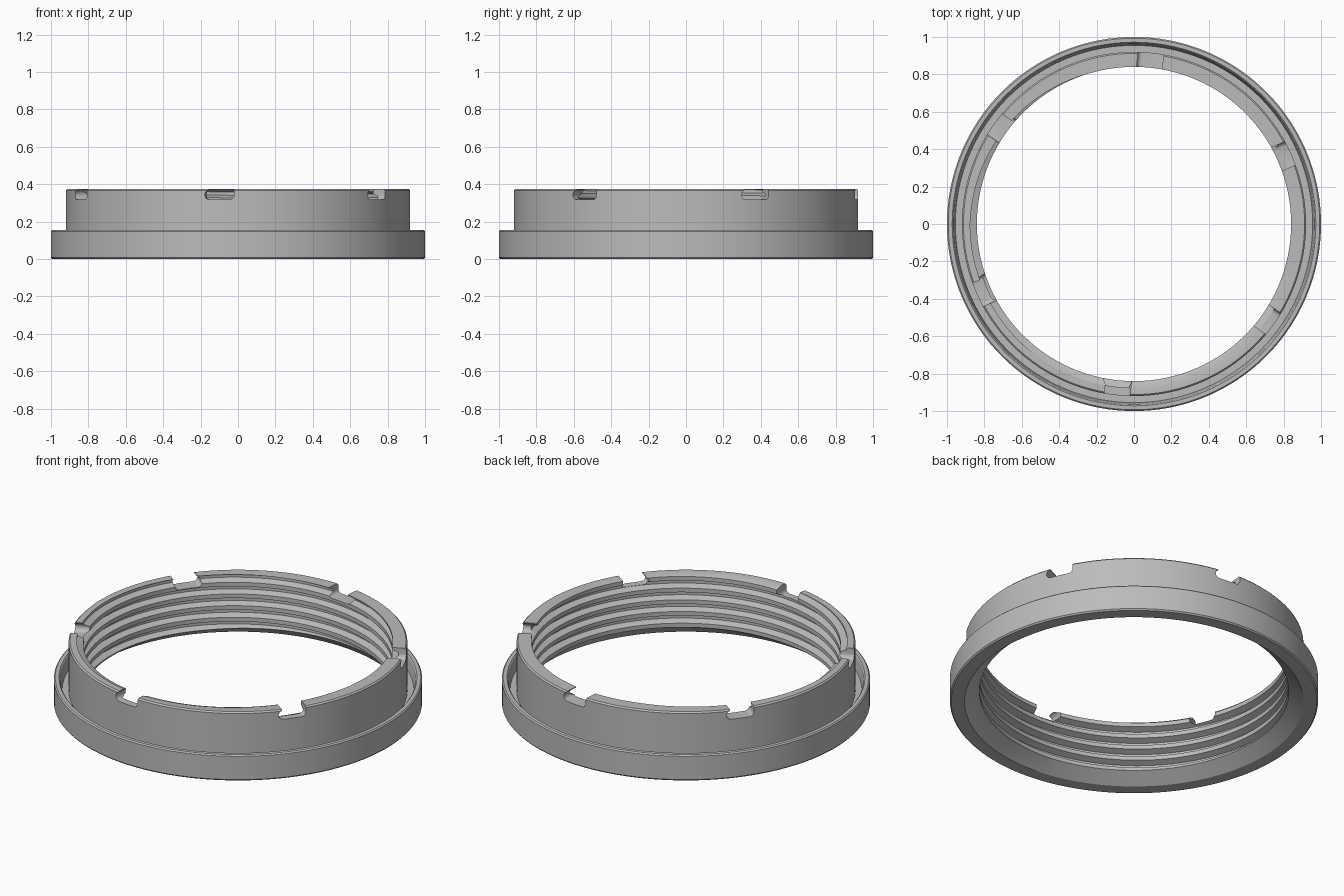
import bpy, bmesh, math
from mathutils import Matrix

cube = bpy.data.objects.get("Cube")
if cube:
    bpy.data.objects.remove(cube, do_unlink=True)

STEPS = 180
TOP, CHAMFER_TOP = 0.375, 0.055
PITCH, CREST_R, ROOT_R = 0.07, 0.84, 0.876
TURNS = 7
START = math.radians(45)

# Outside section from the top rim down over the skirt: (radius, height)
OUTSIDE = [(0.912, TOP), (0.92, 0.367), (0.92, 0.08), (0.955, 0.08),
           (0.966, 0.148), (0.972, 0.155), (0.993, 0.155), (1.0, 0.148),
           (1.0, 0.008), (0.993, 0.0), (0.92, 0.0)]
# One thread turn: (fraction of pitch, radius)
THREAD = [(0.175, CREST_R), (0.375, ROOT_R), (0.625, ROOT_R), (0.825, CREST_R)]


def thread_radius(z, angle):
    f = ((z - TOP) / PITCH - (angle - START) / math.tau) % 1.0
    f = min(f, 1 - f)
    t = min(max((f - 0.175) / 0.2, 0), 1)
    return CREST_R + t * (ROOT_R - CREST_R)


def section(angle):
    """Closed section of the ring at one angle, with a helical bore."""
    points = list(OUTSIDE)
    zs = [CHAMFER_TOP]
    for k in range(-TURNS, 3):
        for f, _ in THREAD:
            z = TOP + PITCH * (k + f + (angle - START) / math.tau)
            zs.append(min(max(z, CHAMFER_TOP), TOP))
    zs.append(TOP)
    return points + [(thread_radius(z, angle), z) for z in zs]


def finish(bm, name):
    bmesh.ops.recalc_face_normals(bm, faces=bm.faces)
    mesh = bpy.data.meshes.new(name)
    bm.to_mesh(mesh)
    bm.free()
    obj = bpy.data.objects.new(name, mesh)
    bpy.context.collection.objects.link(obj)
    return obj


# Threaded ring with skirt
bm = bmesh.new()
columns = []
for i in range(STEPS + 1):
    a = math.tau * i / STEPS
    columns.append([bm.verts.new((r * math.cos(a), r * math.sin(a), z))
                    for r, z in section(a)])
for c, d in zip(columns, columns[1:]):
    for j in range(len(c)):
        k = (j + 1) % len(c)
        bm.faces.new((c[j], d[j], d[k], c[k]))
bmesh.ops.remove_doubles(bm, verts=bm.verts, dist=1e-5)
ring = finish(bm, "threaded_ring")

# Six rim notches, rounded below and hooked on one side: (sideways, height)
hook = [(-0.064 + 0.026 * -math.sin(t), 0.343 + 0.026 * math.cos(t))
        for t in [math.pi * i / 8 for i in range(1, 9)]]
fillet = [(0.042 + 0.025 * math.sin(t), 0.342 - 0.025 * math.cos(t))
          for t in [math.pi / 2 * i / 5 for i in range(6)]]
outline = [(0.067, 0.45), (-0.07, 0.45), (-0.07, 0.37)] + hook + fillet
bm = bmesh.new()
for n in range(6):
    turn = Matrix.Rotation(math.radians(24.5 + 60 * n), 4, 'Z')
    face = bm.faces.new([bm.verts.new((0.75, y, z)) for y, z in outline])
    out = bmesh.ops.extrude_face_region(bm, geom=[face], use_keep_orig=True)
    far = [v for v in out["geom"] if isinstance(v, bmesh.types.BMVert)]
    bmesh.ops.translate(bm, verts=far, vec=(0.25, 0, 0))
    bmesh.ops.transform(bm, matrix=turn, verts=list(face.verts) + far)
cutter = finish(bm, "notch_cutter")
cutter.hide_render = True

bpy.ops.object.select_all(action='DESELECT')
bpy.context.view_layer.objects.active = ring
ring.select_set(True)
cut = ring.modifiers.new("notches", 'BOOLEAN')
cut.operation, cut.solver, cut.object = 'DIFFERENCE', 'EXACT', cutter
bpy.ops.object.modifier_apply(modifier=cut.name)
bpy.data.objects.remove(cutter, do_unlink=True)

# Single grey material
grey = bpy.data.materials.new("plain_grey")
grey.use_nodes = True
colour = (0.5, 0.5, 0.5, 1)
grey.diffuse_color = colour
grey.node_tree.nodes["Principled BSDF"].inputs["Base Color"].default_value = colour
ring.data.materials.clear()
ring.data.materials.append(grey)
bpy.ops.object.shade_smooth_by_angle(angle=math.radians(30))
